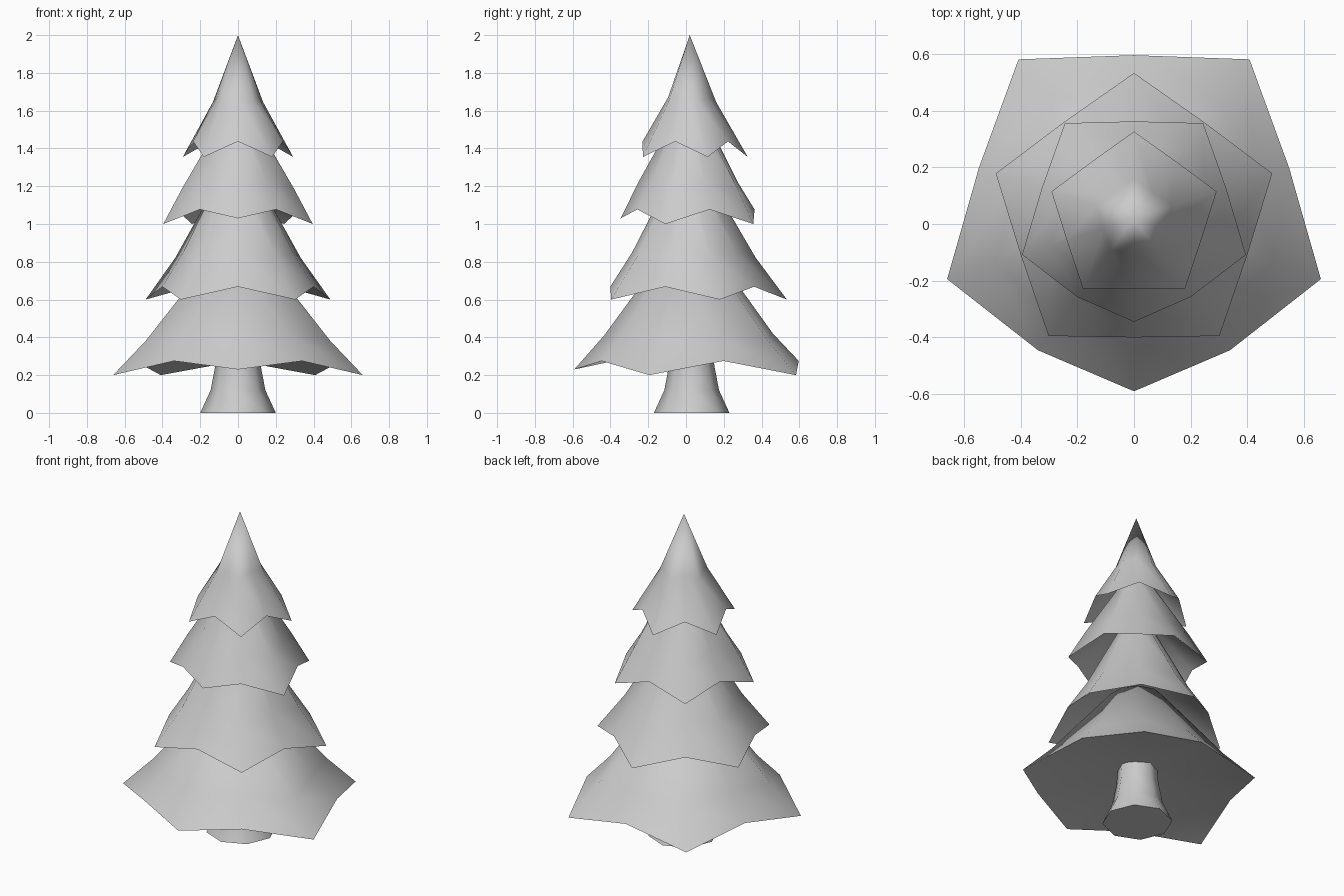
import bpy, bmesh
from math import sin, cos, radians

if "Cube" in bpy.data.objects:
    bpy.data.objects.remove(bpy.data.objects["Cube"], do_unlink=True)

BRANCH_Y = 0.02  # the tree stands slightly behind the centre
TRUNK_Y = 0.03

grey = bpy.data.materials.new("pale grey")
grey.use_nodes = True
grey.diffuse_color = (0.6, 0.6, 0.6, 1)
grey.node_tree.nodes["Principled BSDF"].inputs["Base Color"].default_value = (0.6, 0.6, 0.6, 1)


def finish(bm, name):
    bmesh.ops.recalc_face_normals(bm, faces=bm.faces)
    mesh = bpy.data.meshes.new(name)
    bm.to_mesh(mesh)
    bm.free()
    mesh.materials.append(grey)
    obj = bpy.data.objects.new(name, mesh)
    bpy.context.collection.objects.link(obj)
    bpy.ops.object.select_all(action="DESELECT")
    obj.select_set(True)
    bpy.context.view_layer.objects.active = obj
    bpy.ops.object.shade_smooth_by_angle(angle=radians(60))


def bridge(bm, upper, lower):
    n = len(upper)
    for i in range(n):
        j = (i + 1) % n
        bm.faces.new((upper[i], lower[i], lower[j], upper[j]))


def fan(bm, ring, z):
    centre = bm.verts.new((0, BRANCH_Y, z))
    for i, v in enumerate(ring):
        bm.faces.new((centre, v, ring[(i + 1) % len(ring)]))


def ring_of(bm, points, y):
    """Ring from (angle, radius, height) points."""
    return [bm.verts.new((r * cos(radians(a)), y + r * sin(radians(a)), z))
            for a, r, z in points]


def star(bm, start, tip, notch, front):
    """Ten-point ring: low tips alternate with raised notches."""
    points = []
    for i in range(10):
        r, z = notch if i % 2 else tip
        if i == 0 and front:
            r, z = r * front, z + 0.03
        points.append((start + 36 * i, r, z))
    return ring_of(bm, points, BRANCH_Y)


def tier(name, start, top, mid_tip, mid_notch, tip, notch, hollow, front=None):
    bm = bmesh.new()
    mid = star(bm, start, mid_tip, mid_notch, front)
    rim = star(bm, start, tip, notch, front)
    if top[0]:
        crown = star(bm, start, top, top, None)
        bridge(bm, crown, mid)
        fan(bm, crown, top[1])
    else:
        fan(bm, mid, top[1])
    bridge(bm, mid, rim)
    fan(bm, rim, hollow)  # hollowed underside
    finish(bm, name)


# Branch tiers, each turned against its neighbour; (radius, height) pairs
tier("bottom_branches", -90, (0.16, 0.81), (0.515, 0.38), (0.44, 0.42),
     (0.695, 0.20), (0.577, 0.275), 0.36, front=0.88)
tier("lower_branches", 90, (0.11, 1.23), (0.35, 0.82), (0.305, 0.85),
     (0.514, 0.60), (0.421, 0.668), 1.0)
tier("upper_branches", -90, (0.09, 1.55), (0.31, 1.19), (0.255, 1.22),
     (0.416, 1.00), (0.343, 1.077), 1.4, front=0.88)
tier("top_branches", 90, (0, 2.0), (0.14, 1.645), (0.115, 1.67),
     (0.307, 1.355), (0.25, 1.437), 1.75)

# Flared eight-sided trunk
bm = bmesh.new()
rings = [ring_of(bm, [(45 * i, r, z) for i in range(8)], TRUNK_Y)
         for r, z in ((0.11, 0.40), (0.12, 0.25), (0.145, 0.12), (0.2, 0))]
for upper, lower in zip(rings, rings[1:]):
    bridge(bm, upper, lower)
bm.faces.new(rings[0])
bm.faces.new(rings[-1])
finish(bm, "trunk")
